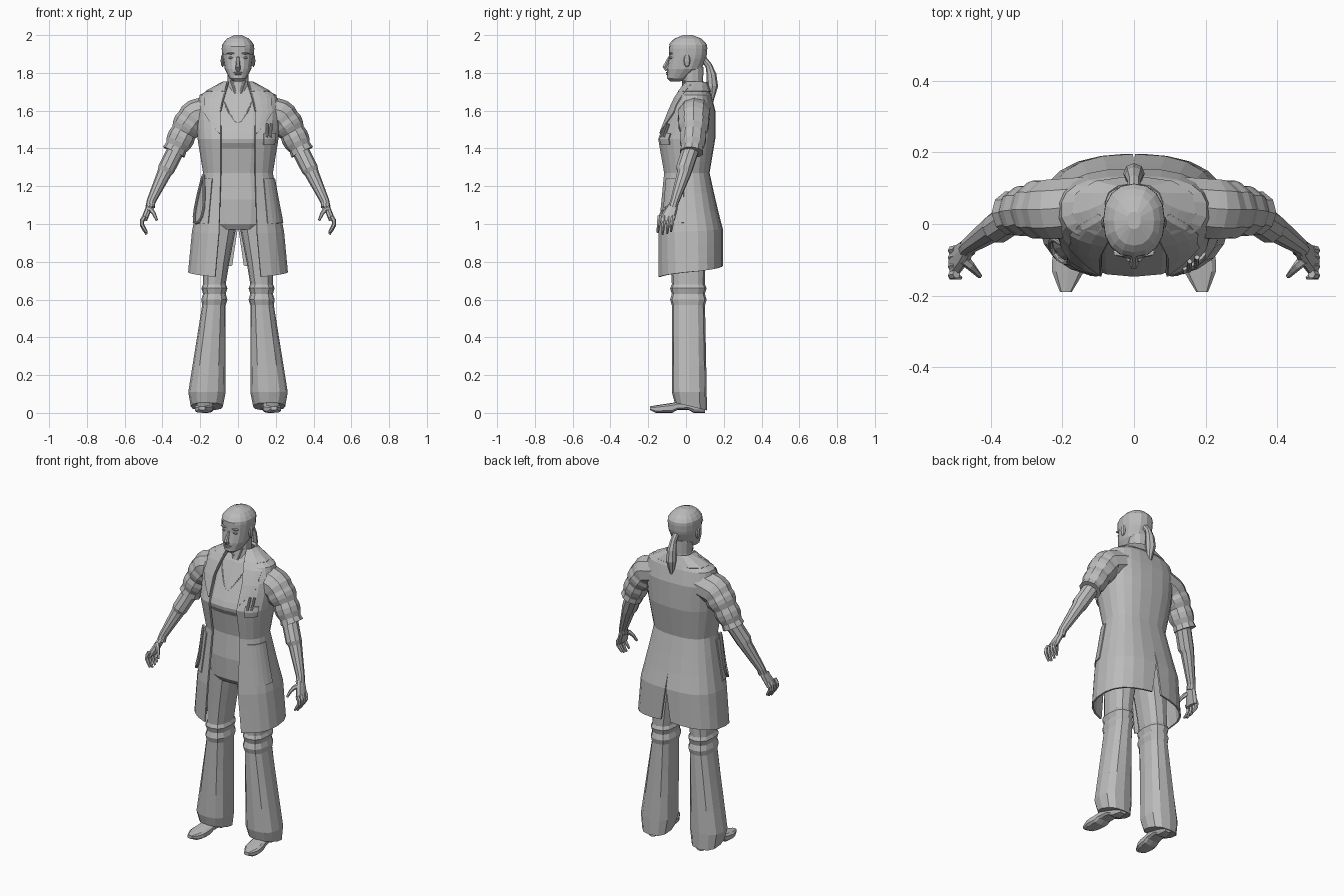
import bpy, bmesh, math
from mathutils import Vector

cube = bpy.data.objects.get("Cube")
if cube:
    bpy.data.objects.remove(cube, do_unlink=True)

grey = bpy.data.materials.new("plain_grey")
grey.use_nodes = True
TONE = (0.5, 0.5, 0.5, 1)
grey.diffuse_color = TONE
grey.node_tree.nodes["Principled BSDF"].inputs["Base Color"].default_value = TONE


def clamp(value):
    return min(max(value, 0), 1)


def mix(start, end, factor):
    return start + (end - start) * factor


def spread(start, end, steps):
    """Evenly spaced values, both ends included."""
    return [mix(start, end, i / steps) for i in range(steps + 1)]


def at(keys, value):
    """Interpolate the rows of a profile by their first column."""
    k = 0
    while k < len(keys) - 2 and value > keys[k + 1][0]:
        k += 1
    low, high = keys[k], keys[k + 1]
    factor = clamp((value - low[0]) / (high[0] - low[0]))
    return [mix(a, b, factor) for a, b in zip(low[1:], high[1:])]


def signed_power(value, power):
    return math.copysign(abs(value) ** power, value)


def loft(name, rings, closed=True, mirror=False, thick=0, drop=None):
    """Skin equal point rings into one object; drop is a rule for removing faces."""
    bm = bmesh.new()
    rows = [[bm.verts.new(point) for point in ring] for ring in rings]
    count = len(rows[0])
    for a, b in zip(rows, rows[1:]):
        for i in range(count if closed else count - 1):
            j = (i + 1) % count
            bm.faces.new((a[i], a[j], b[j], b[i]))
    if closed:
        bm.faces.new(reversed(rows[0]))
        bm.faces.new(rows[-1])
    if drop:
        unwanted = [face for face in bm.faces if drop(face.calc_center_median())]
        bmesh.ops.delete(bm, geom=unwanted, context='FACES')
    bmesh.ops.recalc_face_normals(bm, faces=bm.faces)
    mesh = bpy.data.meshes.new(name)
    bm.to_mesh(mesh)
    bm.free()
    mesh.materials.append(grey)
    part = bpy.data.objects.new(name, mesh)
    bpy.context.collection.objects.link(part)
    if mirror:
        part.modifiers.new("mirror", 'MIRROR')
    if thick:
        shell = part.modifiers.new("thickness", 'SOLIDIFY')
        shell.thickness = thick
        shell.offset = 0


def oval(z, left, right, front, back, sides=14, power=0.8):
    """Horizontal rounded ring filling a box."""
    cx, cy, rx, ry = (left + right) / 2, (front + back) / 2, (right - left) / 2, (back - front) / 2
    angles = spread(0, math.tau, sides)[:-1]
    return [(cx + rx * signed_power(math.sin(a), power),
             cy - ry * signed_power(math.cos(a), power), z) for a in angles]


def tube(name, points, sides=8, mirror=False):
    """Tapered tube through (x, y, z, radius) points."""
    centres = [Vector(point[:3]) for point in points]
    rings = []
    for i, centre in enumerate(centres):
        along = (centres[min(i + 1, len(centres) - 1)] - centres[max(i - 1, 0)]).normalized()
        helper = Vector((0, 1, 0)) if abs(along.y) < 0.9 else Vector((0, 0, 1))
        across = along.cross(helper).normalized()
        other = along.cross(across)
        rings.append([centre + (across * math.cos(a) + other * math.sin(a)) * points[i][3]
                      for a in spread(0, math.tau, sides)[:-1]])
    loft(name, rings, mirror=mirror)


def blob(name, centre, size, mirror=False):
    """Small faceted ellipsoid with the given half sizes."""
    (x, y, z), (rx, ry, rz) = centre, size
    rings = []
    for angle in spread(-1.4, 1.4, 4):
        w, d = rx * math.cos(angle), ry * math.cos(angle)
        rings.append(oval(z + rz * math.sin(angle), x - w, x + w, y - d, y + d, 8, 1))
    loft(name, rings, mirror=mirror)


# Coat profile: height, front edge x, front y, half width, back y
COAT = [(0.72, 0.12, -0.15, 0.26, 0.19), (0.95, 0.1, -0.15, 0.24, 0.19),
        (1.27, 0.09, -0.12, 0.18, 0.12), (1.45, 0.09, -0.15, 0.21, 0.15),
        (1.6, 0.09, -0.09, 0.22, 0.15), (1.68, 0.07, -0.05, 0.2, 0.13), (1.75, 0.05, 0, 0.07, 0.1)]


def coat_point(z, u, lift=0.0):
    """Point on the left half of the coat; u runs from front edge to spine."""
    edge, front, width, back = at(COAT, z)
    angle = mix(math.asin((edge / width) ** 1.25), math.pi, u)
    middle, half = (front + back) / 2, (back - front) / 2
    x = width * max(math.sin(angle), 0) ** 0.8
    y = middle - half * signed_power(math.cos(angle), 0.8)
    outward = Vector((x, y - middle, 0)).normalized()
    if u == 1:  # the back slit widens towards the hem
        x = max(0, 0.97 - z) / 8
    hem_rise = u * clamp((1.1 - z) * 2.5) / 16
    return Vector((x, y, z + hem_rise)) + outward * lift


def patch(name, bottom, top, u_start, u_end, lift, mirror=False):
    """Thin panel that follows the coat."""
    grid = [[coat_point(z, u, lift) for u in spread(u_start, u_end, 5)] for z in spread(bottom, top, 4)]
    loft(name, grid, closed=False, mirror=mirror, thick=0.008)


levels = [z for low, high in zip(COAT, COAT[1:]) for z in spread(low[0], high[0], 3)[:-1]] + [COAT[-1][0]]
loft("coat", [[coat_point(z, u) for u in spread(0, 1, 10)] for z in levels], closed=False, mirror=True, thick=0.01)
patch("collar", 1.7, 1.75, 0, 1, 0.01, mirror=True)
patch("hip_pocket", 1, 1.24, 0.1, 0.4, 0.007, mirror=True)
patch("breast_pocket", 1.42, 1.48, 0.08, 0.25, 0.01)
for side, u in (("inner", 0.11), ("outer", 0.16)):
    tube(side + "_pen", [(*coat_point(z, u, 0.014), 0.007) for z in (1.46, 1.53)])

# Lapels widen to a notch, then run up to the neck
lapel = []
for s in spread(0, 1, 7):
    width = s * (0.4 if s < 0.5 else 0.3)
    lapel.append([coat_point(mix(1.48, 1.74, s), u, 0.009) for u in spread(0, width + 0.01, 3)])
loft("lapel", lapel, closed=False, mirror=True, thick=0.007)

# Hanging loop on the right hip
loop = []
for angle in spread(0, math.tau, 16):
    swing = math.sin(angle) * (1 - math.cos(angle) / 2)
    spot = coat_point(1.13 + 0.13 * math.cos(angle), 0.25 + 0.08 * swing, 0.018)
    loop.append((-spot.x, spot.y, spot.z, 0.007))
tube("hip_loop", loop)

# Shirt and chest sit just inside the coat, with a ledge under the bust
chest = []
for z in (1.13, 1.27, 1.4, 1.43, 1.45, 1.48, 1.6, 1.68, 1.73):
    edge, front, width, back = at(COAT, z)
    bust = 0.012 if 1.42 < z < 1.5 else 0
    chest.append(oval(z, 0.03 - width, width - 0.03, front + 0.015 - bust, back - 0.02, 18))
loft("shirt_and_chest", chest)
neckline = []
for s in spread(-1, 1, 8):
    z = 1.53 + 0.13 * abs(s) ** 1.5
    neckline.append((0.08 * s, at(COAT, z)[1] + 0.012 + 0.01 * abs(s), z, 0.004))
tube("neckline", neckline)
tube("neck", [(0, 0.035, z, r) for z, r in ((1.66, 0.07), (1.71, 0.06), (1.75, 0.055), (1.83, 0.058))], 12)
tube("neck_tendon", [(0.012, -0.02, 1.69, 0.008), (0.035, -0.01, 1.76, 0.008)], mirror=True)

# Trousers: hips, then legs that fold at the knee and flare to the hem
loft("trouser_hips", [oval(z, -w, w, -w * 0.68, w * 0.68, 18) for z, w in ((0.97, 0.13), (1, 0.16), (1.14, 0.17))])
leg = []
for i, z in enumerate((1.02, 0.9, 0.8, 0.68, 0.66, 0.63, 0.6, 0.57, 0.4, 0.25, 0.11, 0.04)):
    fold = 0.009 if 0.57 < z < 0.68 and i % 2 == 0 else 0
    rise, flare = clamp((z - 0.7) * 3), clamp((0.6 - z) * 2)
    tuck = 0.015 if z < 0.1 else 0
    ring = oval(z, 0.065 * (1 - rise) - fold + tuck, 0.185 + 0.08 * flare + fold - tuck,
                -0.075 - 0.02 * rise - fold + tuck, 0.1 + 0.01 * max(rise, flare) + fold, 12)
    leg.append([(x, y, h - y * tuck * 16) for x, y, h in ring])
loft("trouser_leg", leg, mirror=True)

# Shoes: rings from heel to pointed toe, with an arched sole
shoe = []
for s in spread(0, 1, 10):
    width = mix(0.035, 0.055, s) * min(1, 0.7 + 2 * s, 0.3 + 3 * (1 - s))
    top = mix(0.08, 0.035, s)
    sole = 0.015 if 0.25 < s < 0.55 or s == 1 else 0
    ring = oval(0, -width, width, sole, top, 10, 0.6)
    shoe.append([(mix(0.16, 0.19, s) + x, mix(0.1, -0.19, s), height) for x, height, z in ring])
loft("shoe", shoe, mirror=True)

# Arms: x, y, z, radius; the sleeve is rolled up in ridges
SLEEVE = [(0.13, 0.05, 1.6, 0.085), (0.23, 0.04, 1.57, 0.088), (0.28, 0.04, 1.5, 0.07), (0.34, 0.03, 1.38, 0.056)]
FOREARM = [(0.32, 0.03, 1.41, 0.046), (0.38, -0.01, 1.29, 0.045), (0.39, -0.01, 1.27, 0.038),
           (0.46, -0.06, 1.12, 0.024), (0.465, -0.07, 1.09, 0.025)]
sleeve = []
for i, x in enumerate(spread(SLEEVE[0][0], SLEEVE[-1][0], 16)):
    y, z, radius = at(SLEEVE, x)
    ridge = 0.008 if x > 0.26 and i % 3 else 0
    sleeve.append((x, y, z, radius + ridge))
tube("sleeve", sleeve, 10, mirror=True)
tube("forearm", FOREARM, 10, mirror=True)

# Hands: flat palm, four curled fingers and a thumb
palm = []
for s in spread(0, 1, 3):
    x, y, reach = mix(0.462, 0.5, s), mix(-0.067, -0.105, s), mix(0.022, 0.044, s ** 0.5)
    palm.append(oval(mix(1.11, 1.015, s), x - 0.018, x + 0.018, y - reach, y + reach, 8))
loft("palm", palm, mirror=True)
for name, y, length in (("index", -0.14, 0.085), ("middle", -0.115, 0.095), ("ring", -0.09, 0.09), ("little", -0.07, 0.08)):
    finger = [(0.495 + 0.015 * math.sin(4 * s), y - 0.01 * s, 1.04 - length * s, 0.012 - 0.006 * s * s)
              for s in spread(0, 1, 4)]
    tube(name + "_finger", finger, 6, mirror=True)
thumb = [(mix(0.472, 0.43, s), mix(-0.1, -0.145, s), 1.08 - 0.06 * s * s, mix(0.016, 0.007, s)) for s in spread(0, 1, 3)]
tube("thumb", thumb, 6, mirror=True)

# Head: height, half width, front y, back y; the hair is a slightly larger cap
HEAD = [(1.755, 0.022, -0.085, -0.03), (1.77, 0.045, -0.1, 0.01), (1.82, 0.07, -0.1, 0.08),
        (1.88, 0.08, -0.09, 0.105), (1.94, 0.083, -0.09, 0.11), (1.975, 0.06, -0.065, 0.085), (1.996, 0.015, -0.01, 0.03)]


def head_ring(z, grow):
    width, front, back = at(HEAD, z)
    return oval(z + grow, -width - grow, width + grow, front - grow, back + grow, 16, 0.9)


loft("head", [head_ring(row[0], 0) for row in HEAD])
loft("hair", [head_ring(z, 0.004) for z in spread(HEAD[2][0], HEAD[-1][0], 10)], drop=lambda c: c.z + c.y < 1.85)
tube("ponytail", [(0, 0.095, 1.87, 0.018), (0, 0.12, 1.84, 0.018), (0, 0.135, 1.79, 0.026),
                  (0, 0.14, 1.73, 0.03), (0, 0.13, 1.62, 0.006)])
tube("nose", [(0, -0.088, 1.885, 0.007), (0, -0.113, 1.83, 0.013), (0, -0.1, 1.815, 0.012)], 6)
blob("upper_lip", (0, -0.097, 1.802), (0.025, 0.01, 0.005))
blob("lower_lip", (0, -0.096, 1.793), (0.02, 0.01, 0.005))
blob("eye", (0.036, -0.078, 1.88), (0.015, 0.01, 0.007), mirror=True)
blob("brow", (0.036, -0.08, 1.903), (0.024, 0.012, 0.005), mirror=True)
blob("ear", (0.082, 0.005, 1.865), (0.01, 0.018, 0.035), mirror=True)
